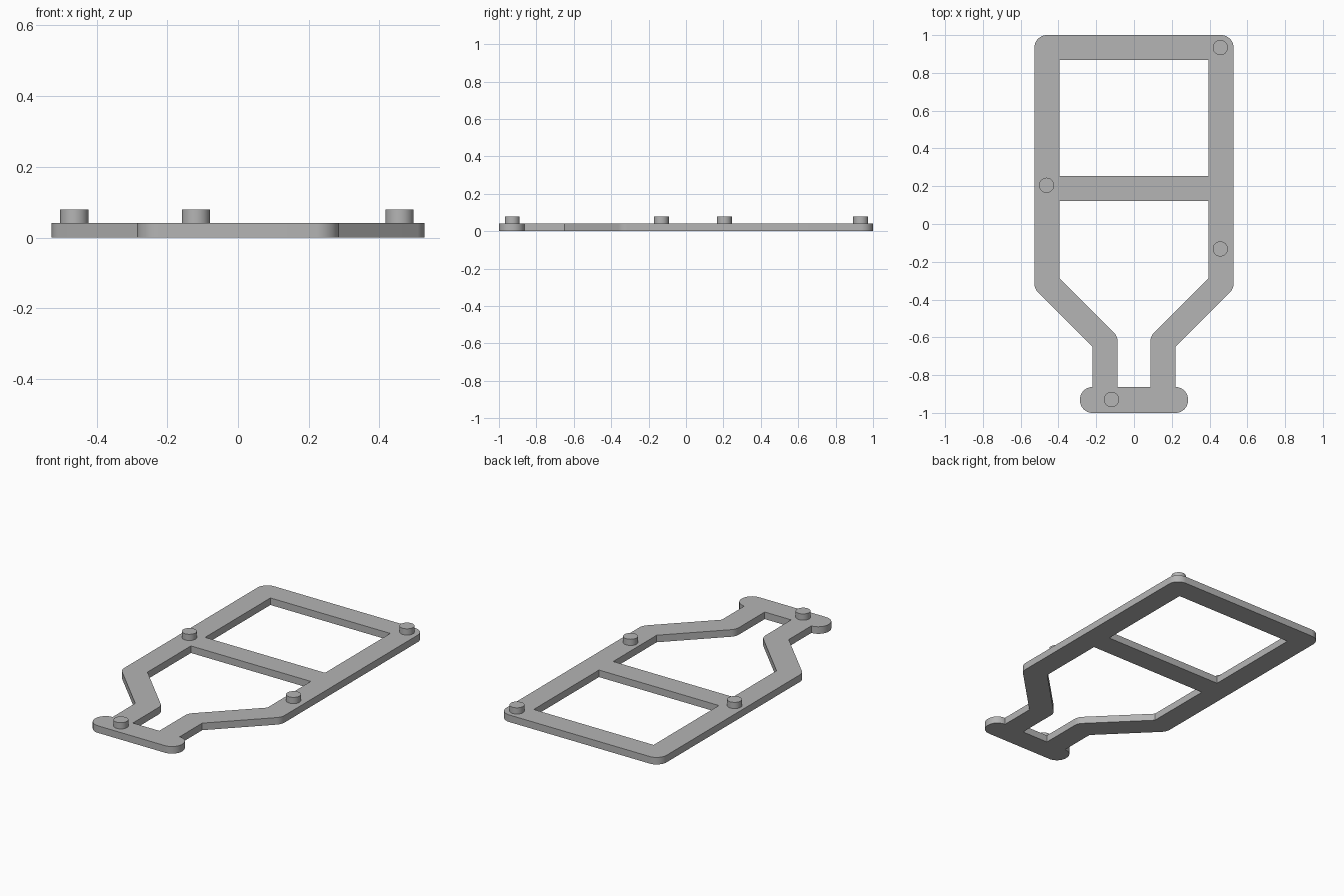
import bpy, bmesh, math
from mathutils import Vector

cube = bpy.data.objects.get("Cube")
if cube:
    bpy.data.objects.remove(cube, do_unlink=True)

THICK, PEG_TOP, PEG_R, R = 0.042, 0.079, 0.04, 0.0655

grey = bpy.data.materials.new("plain grey")
grey.use_nodes = True
colour = (0.46, 0.46, 0.46, 1)
grey.diffuse_color = colour
grey.node_tree.nodes["Principled BSDF"].inputs["Base Color"].default_value = colour


def mirrored(half):
    """Close a right-hand half profile by mirroring it across x = 0."""
    return half + [(-x, y, r) for x, y, r in reversed(half)]


def rounded(corners, steps=10):
    """Replace each (x, y, radius) corner by a tangent arc."""
    points = []
    for i, (x, y, r) in enumerate(corners):
        p = Vector((x, y))
        if r == 0:
            points.append(p)
            continue
        a = (Vector(corners[i - 1][:2]) - p).normalized()
        b = (Vector(corners[(i + 1) % len(corners)][:2]) - p).normalized()
        half = a.angle(b) / 2
        centre = p + (a + b).normalized() * (r / math.sin(half))
        start = p + a * (r / math.tan(half)) - centre
        end = p + b * (r / math.tan(half)) - centre
        for k in range(steps + 1):
            points.append(centre + start.lerp(end, k / steps).normalized() * r)
    return points


def finish(obj):
    obj.data.materials.clear()
    obj.data.materials.append(grey)
    bpy.ops.object.select_all(action="DESELECT")
    obj.select_set(True)
    bpy.context.view_layer.objects.active = obj
    bpy.ops.object.shade_smooth_by_angle(angle=math.radians(30))


# Frame: outer outline, upper window and lower funnel-shaped window
outer = mirrored([(0.527, 1, R), (0.527, -0.343, R), (0.22, -0.65, 0),
                  (0.22, -0.863, 0), (0.286, -0.863, R), (0.286, -1, R)])
upper_window = mirrored([(0.394, 0.867, 0), (0.394, 0.254, 0)])
lower_window = mirrored([(0.394, 0.121, 0), (0.394, -0.287, 0),
                         (0.087, -0.594, R), (0.087, -0.863, 0)])

curve = bpy.data.curves.new("frame_profile", "CURVE")
curve.dimensions = "2D"
curve.fill_mode = "BOTH"
curve.extrude = THICK / 2
for loop in (outer, upper_window, lower_window):
    pts = rounded(loop)
    spline = curve.splines.new("POLY")
    spline.points.add(len(pts) - 1)
    for target, p in zip(spline.points, pts):
        target.co = (p.x, p.y, 0, 1)
    spline.use_cyclic_u = True

profile = bpy.data.objects.new("frame_profile", curve)
bpy.context.collection.objects.link(profile)
depsgraph = bpy.context.evaluated_depsgraph_get()
mesh = bpy.data.meshes.new_from_object(profile.evaluated_get(depsgraph))
bpy.data.objects.remove(profile, do_unlink=True)

bm = bmesh.new()
bm.from_mesh(mesh)
bmesh.ops.remove_doubles(bm, verts=bm.verts, dist=0.0001)
bmesh.ops.translate(bm, verts=bm.verts, vec=(0, 0, THICK / 2))
bmesh.ops.recalc_face_normals(bm, faces=bm.faces)
bm.to_mesh(mesh)
bm.free()
frame = bpy.data.objects.new("frame", mesh)
bpy.context.collection.objects.link(frame)
finish(frame)

# Locating pegs standing on the frame
pegs = {"back_left_peg": (0.457, 0.934), "right_peg": (-0.463, 0.205),
        "left_peg": (0.457, -0.132), "foot_peg": (-0.119, -0.929)}
for name, (x, y) in pegs.items():
    bottom = THICK - 0.005
    bpy.ops.mesh.primitive_cylinder_add(
        vertices=40, radius=PEG_R, depth=PEG_TOP - bottom,
        location=(x, y, (PEG_TOP + bottom) / 2))
    peg = bpy.context.object
    peg.name = name
    finish(peg)
